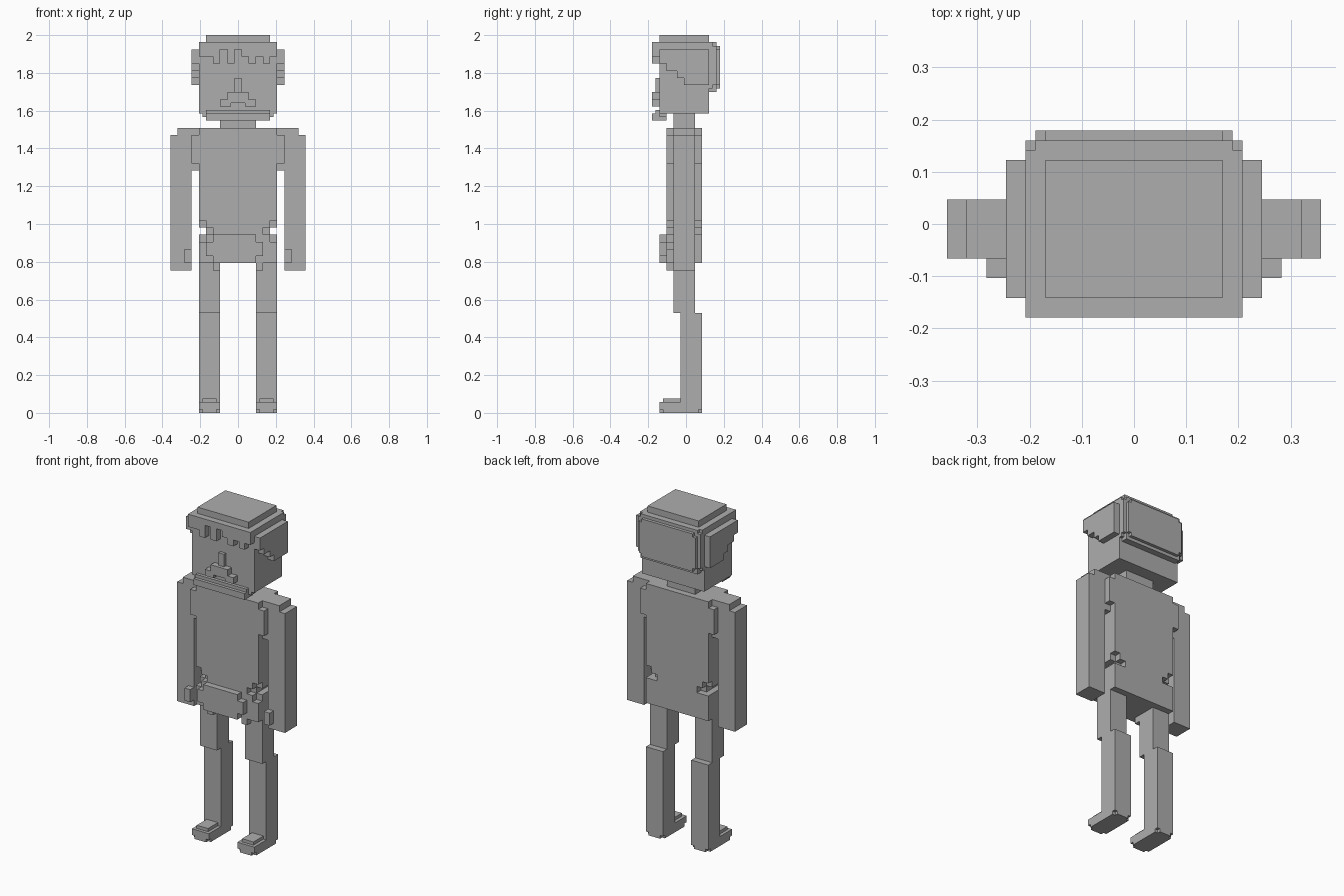
import bpy, bmesh, math

if "Cube" in bpy.data.objects:
    bpy.data.objects.remove(bpy.data.objects["Cube"])

V = 2 / 53          # size of one block; parts are laid out on a half-block grid
Y0 = -4.75          # front-most block edge in y

grey = bpy.data.materials.new("grey")
grey.diffuse_color = (0.42, 0.42, 0.42, 1)
grey.use_nodes = True
grey.node_tree.nodes["Principled BSDF"].inputs["Base Color"].default_value = grey.diffuse_color

cells = {}          # (i, j, k) half-block cell -> part name


def span(a, b):
    return range(round(a * 2), round(b * 2))


def block(part, x0, x1, y0, y1, z0, z1, mirror=False):
    """Fill a box of cells for a part (part=None carves them away)."""
    for i in span(x0, x1):
        for j in span(y0, y1):
            for k in span(z0, z1):
                for c in ([i, -1 - i] if mirror else [i]):
                    if part is None:
                        cells.pop((c, j, k), None)
                    else:
                        name = part
                        if mirror:
                            name = ("left_" if c >= 0 else "right_") + part
                        cells[(c, j, k)] = name


def centred(part, w, *rest):
    block(part, -w, w, *rest)


def pair(part, *box):
    block(part, *box, mirror=True)


# legs: thigh, shin set back, foot with nicked lower corners
pair("leg", 2.5, 5.5, 3, 6, 14, 21)
pair("leg", 2.5, 5.5, 4, 7, 1.5, 14)
pair("foot", 2.5, 5.5, 1, 7, 0.5, 1.5)
pair("foot", 3, 5, 1, 7, 0, 0.5)
pair("foot", 2.5, 5.5, 1.5, 6.5, 0, 0.5)
pair("foot", 3, 5, 1.5, 4, 1.5, 2)

# torso with shoulder flaps
centred("torso", 5.5, 2, 7, 21, 40)
centred("torso", 6.5, 2, 7, 35, 39)
centred("torso", 6.5, 3, 6, 34, 40)
pair("hem", 2.5, 3.5, 2, 3, 20, 21)

# waist nicks
pair(None, 4.5, 5.5, 2, 7, 25, 26)
for y in (2, 6):
    pair(None, 4.5, 5.5, y, y + 1, 26, 27)
    pair(None, 3.5, 4.5, y, y + 1, 25, 26)
pair(None, 4.5, 5.5, 2, 3, 24, 25)

# belt pouch
block("pouch", -3.5, 2.5, 1, 2, 21, 25)
block("pouch", -4.5, 3.5, 1, 2, 22, 24)

# arms with rounded shoulders and thumbs
pair("arm", 6.5, 9.5, 3, 6, 20, 39)
pair("arm", 6.5, 8.5, 3, 6, 39, 40)
pair("thumb", 6.5, 7.5, 2, 3, 21, 23)

# neck and head
centred("neck", 2.5, 3, 6, 40, 42)
centred("head", 5.5, 1, 8, 42, 52)

# chin
centred("chin", 5, 1, 2, 41.5, 42)
centred("chin", 4.5, 0.5, 2, 41, 42.5)
centred("chin", 4.5, 0, 1, 41, 42)

# nose, moustache and mouth opening
centred("nose", 0.5, 0.5, 1, 45, 47)
centred("moustache", 1.5, 0, 1, 44, 45)
centred("moustache", 2.5, 0, 1, 43, 44)
centred(None, 1, 0, 1, 43, 43.5)

# hair: cap, ragged fringe, stepped sides
centred("hair", 4.5, 1, 8, 52, 53)
fringe = [50, 50, 49, 51, 49, 51, 50, 49, 50, 49, 50]
for n, low in enumerate(fringe):
    block("fringe", n - 5.5, n - 4.5, 0, 1, low, 52)
pair("side_hair", 5.5, 6.5, 1, 8, 49, 51)
pair("side_hair", 5.5, 6.5, 2, 8, 48, 49)
pair("side_hair", 5.5, 6.5, 3.5, 8, 47, 48)
pair("side_hair", 5.5, 6.5, 4.5, 8, 46, 47)

# rounded back of the hair
centred("back_hair", 5.5, 8, 8.5, 45.5, 52)
centred("back_hair", 5.5, 8.5, 9, 46, 51.5)
centred("back_hair", 5, 8, 9, 45, 52)
centred("back_hair", 5, 9, 9.5, 46, 51)
centred("back_hair", 4.5, 9, 9.5, 45.5, 51.5)

# outer faces of every part, merged into flat panels
DIRS = [(a, s) for a in range(3) for s in (0, 1)]
for part in sorted(set(cells.values())):
    bm = bmesh.new()
    verts = {}

    def vert(p):
        if p not in verts:
            verts[p] = bm.verts.new((p[0] / 2 * V, (p[1] / 2 + Y0) * V, p[2] / 2 * V))
        return verts[p]

    for cell, name in cells.items():
        if name != part:
            continue
        for axis, side in DIRS:
            near = list(cell)
            near[axis] += 1 if side else -1
            if tuple(near) in cells:
                continue
            u, w = (axis + 1) % 3, (axis + 2) % 3
            ring = []
            for du, dw in ((0, 0), (1, 0), (1, 1), (0, 1)):
                p = list(cell)
                p[axis] += side
                p[u] += du
                p[w] += dw
                ring.append(vert(tuple(p)))
            bm.faces.new(ring if side else ring[::-1])
    bmesh.ops.dissolve_limit(bm, angle_limit=math.radians(1),
                             verts=bm.verts[:], edges=bm.edges[:])
    mesh = bpy.data.meshes.new(part)
    bm.to_mesh(mesh)
    bm.free()
    mesh.materials.append(grey)
    bpy.context.collection.objects.link(bpy.data.objects.new(part, mesh))
